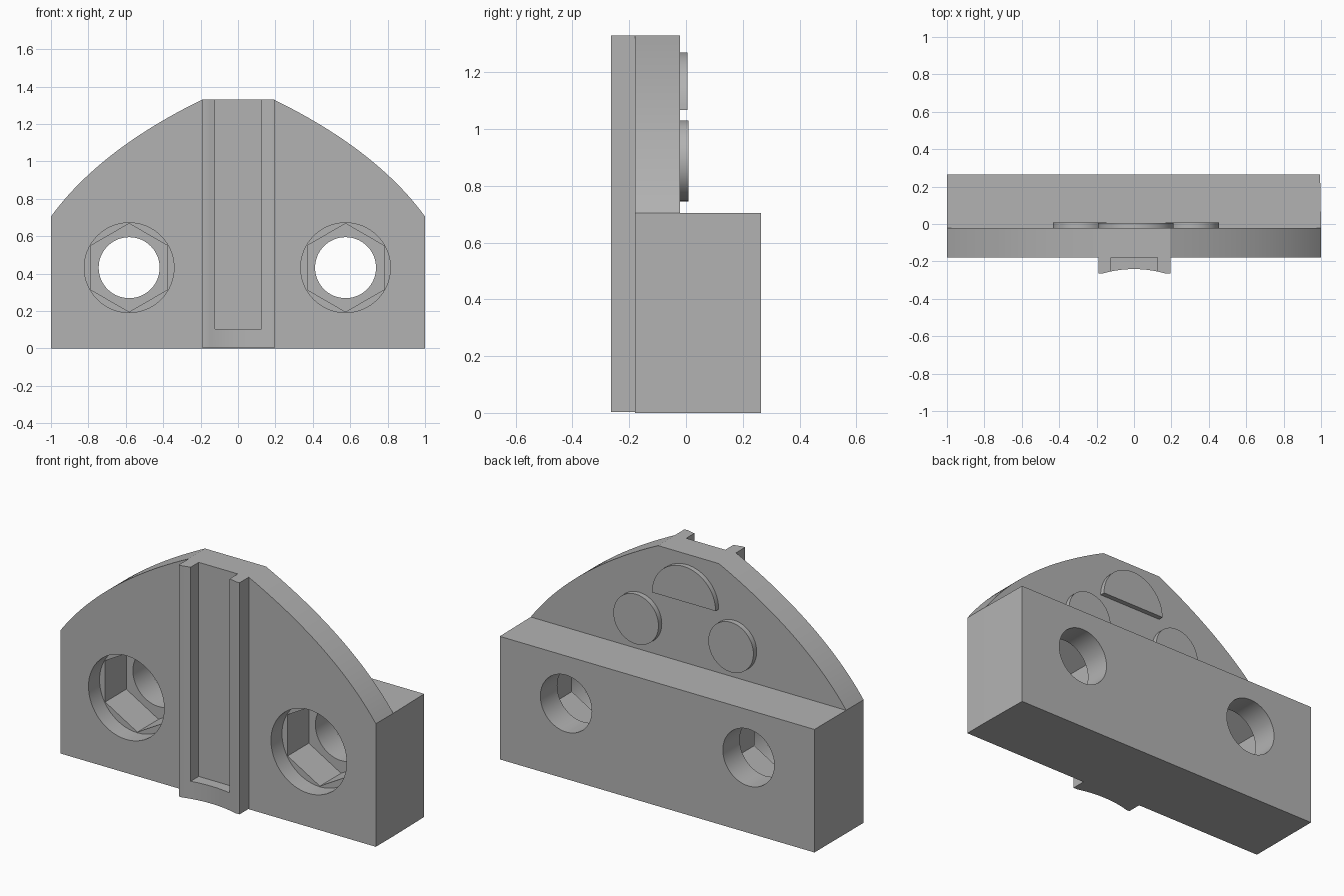
import bpy, bmesh, math
from mathutils import Vector

if "Cube" in bpy.data.objects:
    bpy.data.objects.remove(bpy.data.objects["Cube"])

grey = bpy.data.materials.new("plain grey")
grey.use_nodes = True
grey.diffuse_color = (0.45, 0.45, 0.45, 1)
grey.node_tree.nodes["Principled BSDF"].inputs["Base Color"].default_value = (0.45, 0.45, 0.45, 1)


def prism(name, outline, start, end, along="y"):
    """Extrude a closed outline: (x, z) along y, or (x, y) along z."""
    bm = bmesh.new()
    place = (lambda u, v: (u, start, v)) if along == "y" else (lambda u, v: (u, v, start))
    face = bm.faces.new([bm.verts.new(place(u, v)) for u, v in outline])
    step = Vector((0, end - start, 0)) if along == "y" else Vector((0, 0, end - start))
    extruded = bmesh.ops.extrude_face_region(bm, geom=[face], use_keep_orig=True)["geom"]
    bmesh.ops.translate(bm, vec=step, verts=[g for g in extruded if isinstance(g, bmesh.types.BMVert)])
    bmesh.ops.recalc_face_normals(bm, faces=bm.faces)
    mesh = bpy.data.meshes.new(name)
    bm.to_mesh(mesh)
    bm.free()
    mesh.materials.append(grey)
    obj = bpy.data.objects.new(name, mesh)
    bpy.context.collection.objects.link(obj)
    return obj


def arc(cx, cz, r, n, a0=0.0, sweep=math.tau):
    count = n if sweep == math.tau else n + 1
    return [(cx + r * math.cos(a0 + sweep * i / n), cz + r * math.sin(a0 + sweep * i / n))
            for i in range(count)]


def box(x0, x1, v0, v1):
    return [(x0, v0), (x1, v0), (x1, v1), (x0, v1)]


def combine(target, other, operation):
    """Apply a boolean and remove the helper."""
    mod = target.modifiers.new("combine", "BOOLEAN")
    mod.object, mod.operation, mod.solver = other, operation, "EXACT"
    bpy.context.view_layer.objects.active = target
    bpy.ops.object.modifier_apply(modifier=mod.name)
    bpy.data.objects.remove(other)


def smooth(obj):
    bpy.ops.object.select_all(action="DESELECT")
    obj.select_set(True)
    bpy.context.view_layer.objects.active = obj
    bpy.ops.object.shade_smooth_by_angle(angle=math.radians(25))


FRONT, SEAM, BACK = -0.18, -0.022, 0.265
SHOULDER, TOP = 0.705, 1.33

# Front plate with curved shoulders
low, bend, high = Vector((1, SHOULDER)), Vector((0.741, 1.062)), Vector((0.193, TOP))
curve = []
for i in range(25):
    t = i / 24
    curve.append(tuple(low * (1 - t) ** 2 + bend * 2 * t * (1 - t) + high * t * t))
outline = [(1, 0)] + curve
outline += [(-x, z) for x, z in reversed(outline)]
body = prism("body", outline, FRONT, SEAM)

# Rear block, its left side slightly tapered
block = prism("rear_block", [(-1, SEAM), (1, SEAM), (0.995, BACK), (-1, BACK)], 0, SHOULDER, "z")
combine(body, block, "UNION")

# Stepped bolt holes: round recess, hexagonal pocket, through hole
for x in (-0.582, 0.575):
    z = 0.432
    combine(body, prism("recess_cutter", arc(x, z, 0.24, 64), -0.4, -0.08), "DIFFERENCE")
    combine(body, prism("nut_cutter", arc(x, z, 0.236, 6, math.pi / 2), -0.4, 0.112), "DIFFERENCE")
    combine(body, prism("hole_cutter", arc(x, z, 0.163, 64), -0.4, 0.4), "DIFFERENCE")
smooth(body)

# Front rail with a concave face and an open-topped slot
face = [(-0.17 + 0.34 * i / 16, -0.241 - 0.024 * (i / 8 - 1) ** 2) for i in range(17)]
rail = prism("front_rail", [(-0.19, FRONT), (-0.19, -0.265)] + face + [(0.195, -0.265), (0.195, FRONT)],
             0.003, TOP, "z")
combine(rail, prism("slot_cutter", box(-0.123, 0.125, 0.103, 1.5), -0.4, -0.1), "DIFFERENCE")
smooth(rail)

# Raised pads on the back
smooth(prism("right_round_pad", arc(-0.29, 0.888, 0.143, 48), SEAM, 0.008))
smooth(prism("left_round_pad", arc(0.312, 0.888, 0.143, 48), SEAM, 0.008))
smooth(prism("half_round_pad", arc(0.01, 1.068, 0.202, 32, 0, math.pi), SEAM, 0.006))
